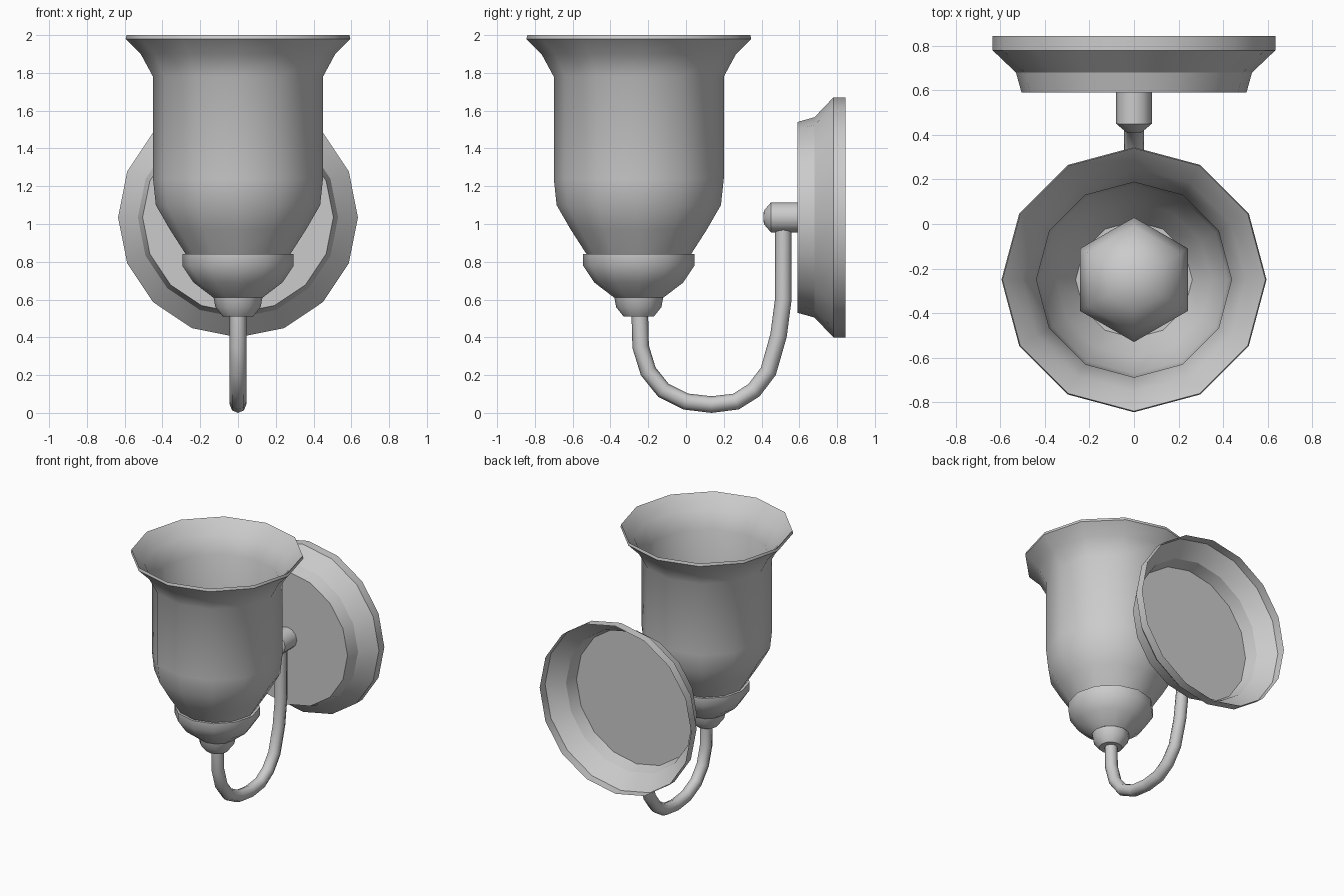
import bpy, bmesh
from math import sin, cos, pi, radians

if "Cube" in bpy.data.objects:
    bpy.data.objects.remove(bpy.data.objects["Cube"])

AXIS_Y = -0.25    # centre line of the shade
PLATE_Z = 1.035   # centre height of the wall plate


def smooth(obj, angle):
    bpy.ops.object.select_all(action='DESELECT')
    obj.select_set(True)
    bpy.context.view_layer.objects.active = obj
    bpy.ops.object.shade_smooth_by_angle(angle=radians(angle))


def lathe(name, profile, sides, wall=False, turn=0.0, angle=40):
    """Spin (radius, position) points about the lamp axis, or about y for wall parts."""
    bm = bmesh.new()

    def vert(r, h, a):
        x, s = r * cos(a), r * sin(a)
        return bm.verts.new((x, h, PLATE_Z + s) if wall else (x, AXIS_Y + s, h))

    rings = []
    for r, h in profile:
        n = sides if r > 0 else 1
        rings.append([vert(r, h, turn + 2 * pi * i / sides) for i in range(n)])
    for a, b in zip(rings, rings[1:]):
        for i in range(sides):
            j = (i + 1) % sides
            if len(a) == 1:
                bm.faces.new((a[0], b[i], b[j]))
            elif len(b) == 1:
                bm.faces.new((a[i], a[j], b[0]))
            else:
                bm.faces.new((a[i], a[j], b[j], b[i]))
    bmesh.ops.recalc_face_normals(bm, faces=bm.faces)
    mesh = bpy.data.meshes.new(name)
    bm.to_mesh(mesh)
    bm.free()
    obj = bpy.data.objects.new(name, mesh)
    bpy.context.collection.objects.link(obj)
    smooth(obj, angle)
    return obj


# Bell-shaped shade: outer wall up, over the lip, inner wall down
outer = [(0.27, 0.83), (0.36, 0.97), (0.435, 1.10), (0.45, 1.24),
         (0.45, 1.78), (0.515, 1.90), (0.595, 1.98)]
lip = [(0.59, 2.0), (0.58, 1.99)]
inner = [(r - 0.012, h + 0.004) for r, h in reversed(outer[:-1])]
lathe("shade", outer + lip + inner, 12)

# Holder under the shade and the small cup below it
lathe("shade_holder", [(0, 0.84), (0.295, 0.84), (0.295, 0.78), (0.235, 0.69),
                       (0.13, 0.61), (0, 0.61)], 12, angle=35)
lathe("arm_cup", [(0, 0.615), (0.13, 0.615), (0.12, 0.56), (0.08, 0.51), (0, 0.51)],
      12, angle=35)

# Light bulb inside the shade
lathe("bulb", [(0.11, 0.84), (0.13, 0.95), (0.24, 1.11), (0.28, 1.24),
               (0.24, 1.38), (0.14, 1.48), (0, 1.51)], 6, turn=pi / 2, angle=80)

# Wall plate, a dish open at the back
lathe("wall_plate", [(0, 0.59), (0.505, 0.59), (0.53, 0.68), (0.635, 0.78),
                     (0.635, 0.845)], 16, wall=True, angle=28)

# Stub joining the arm to the plate
lathe("wall_stub", [(0, 0.41), (0.035, 0.412), (0.08, 0.45), (0.08, 0.59)], 12, wall=True)

# Curved tube arm
path = [(-0.245, 0.53), (-0.24, 0.35), (-0.2, 0.22), (-0.12, 0.12), (0, 0.06),
        (0.135, 0.044), (0.265, 0.06), (0.36, 0.12), (0.436, 0.22), (0.49, 0.41),
        (0.515, 0.6), (0.515, 1.0)]
curve = bpy.data.curves.new("arm", 'CURVE')
curve.dimensions = '3D'
curve.bevel_depth = 0.044
curve.bevel_resolution = 2
spline = curve.splines.new('POLY')
spline.points.add(len(path) - 1)
for point, (y, z) in zip(spline.points, path):
    point.co = (0, y, z, 1)
arm = bpy.data.objects.new("arm", curve)
bpy.context.collection.objects.link(arm)
bpy.ops.object.select_all(action='DESELECT')
arm.select_set(True)
bpy.context.view_layer.objects.active = arm
bpy.ops.object.convert(target='MESH')
smooth(bpy.context.view_layer.objects.active, 60)
